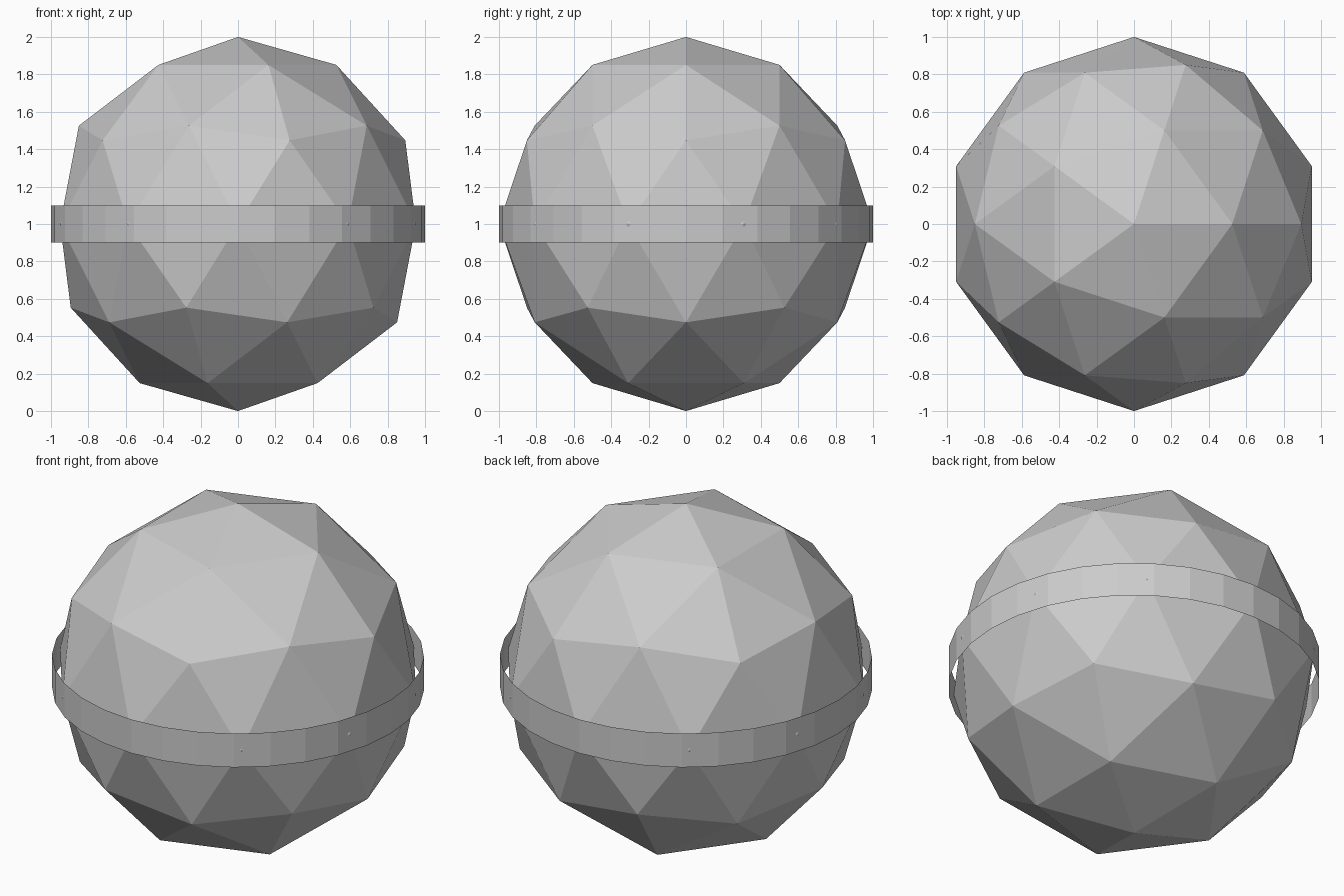
import bpy

if "Cube" in bpy.data.objects:
    bpy.data.objects.remove(bpy.data.objects["Cube"])

# Faceted ball
bpy.ops.mesh.primitive_ico_sphere_add(subdivisions=2, radius=1, location=(0, 0, 1))
bpy.context.object.name = "faceted_ball"

# Thin open band around the middle
bpy.ops.mesh.primitive_cylinder_add(vertices=32, radius=1, depth=0.2,
                                    end_fill_type='NOTHING', location=(0, 0, 1))
bpy.context.object.name = "equator_band"
